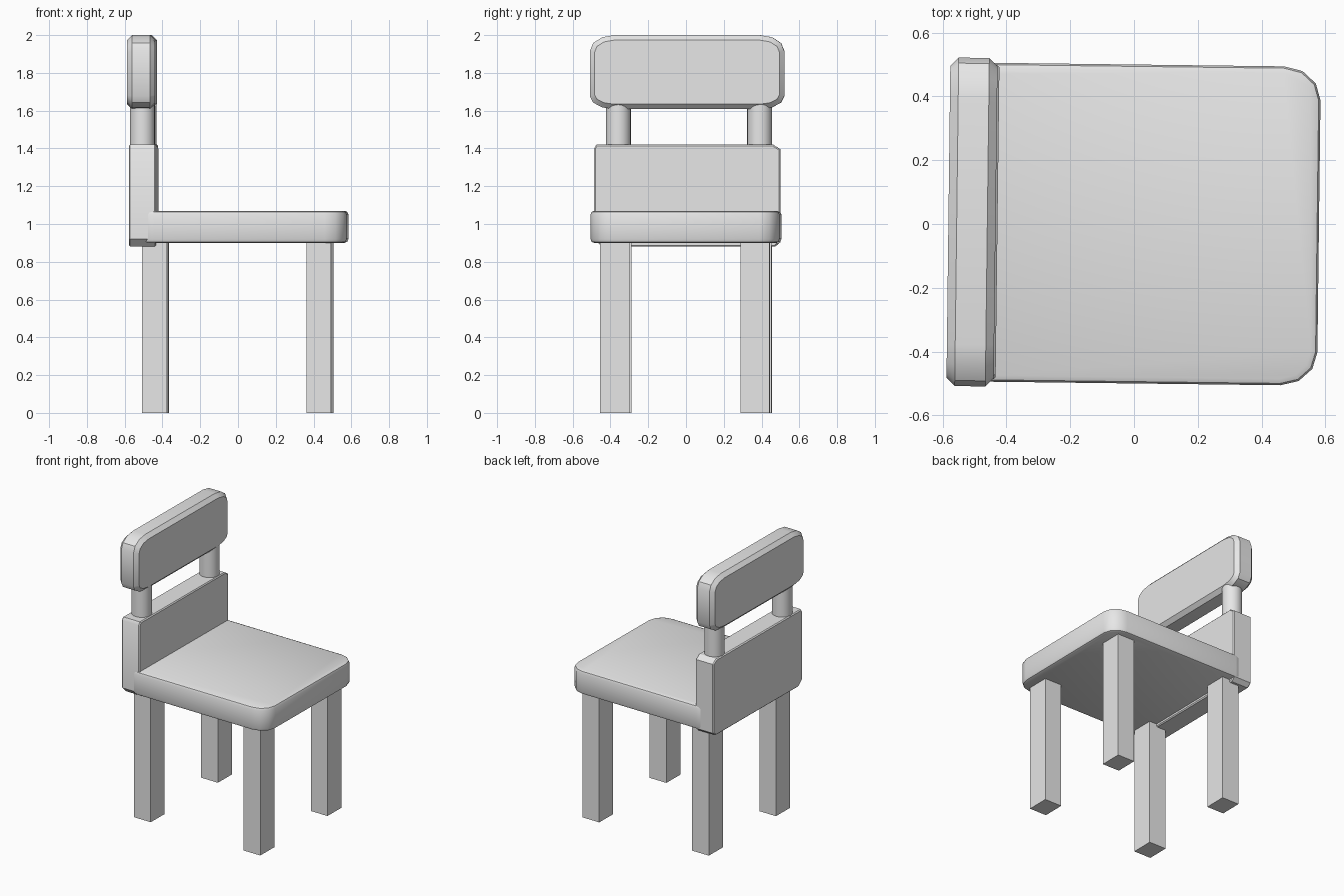
import bpy, bmesh, math
from mathutils import Matrix, Vector

if "Cube" in bpy.data.objects:
    bpy.data.objects.remove(bpy.data.objects["Cube"])

grey = bpy.data.materials.new("plain_grey")
grey.diffuse_color = (0.8, 0.8, 0.8, 1)
grey.use_nodes = True
grey.node_tree.nodes["Principled BSDF"].inputs["Base Color"].default_value = grey.diffuse_color

# The chair sits turned by a hair about the vertical axis
TURN = Matrix.Rotation(math.radians(-0.7), 4, 'Z')


def finish(name, bm, smooth=True):
    bmesh.ops.recalc_face_normals(bm, faces=bm.faces[:])
    bm.transform(TURN)
    mesh = bpy.data.meshes.new(name)
    bm.to_mesh(mesh)
    bm.free()
    mesh.materials.append(grey)
    ob = bpy.data.objects.new(name, mesh)
    bpy.context.collection.objects.link(ob)
    if smooth:
        bpy.ops.object.select_all(action='DESELECT')
        ob.select_set(True)
        bpy.context.view_layer.objects.active = ob
        bpy.ops.object.shade_smooth_by_angle(angle=math.radians(32))
    return ob


def corner(x, y, rx, ry, quadrant, steps=3):
    """Arc of an ellipse filling one corner of a rectangle."""
    sx, sy = [(1, 1), (-1, 1), (-1, -1), (1, -1)][quadrant]
    cx, cy = x - sx * rx, y - sy * ry
    angles = [math.pi / 2 * (quadrant + i / steps) for i in range(steps + 1)]
    return [(cx + rx * math.cos(a), cy + ry * math.sin(a)) for a in angles]


def slab(name, profile, place, depth, bevel=0, segments=1):
    """Extrude a 2D profile, then bevel the rims of both caps."""
    lo, hi = depth
    bm = bmesh.new()
    face = bm.faces.new([bm.verts.new(place(u, v, lo)) for u, v in profile])
    step = place(0, 0, hi) - place(0, 0, lo)
    ext = bmesh.ops.extrude_face_region(bm, geom=[face], use_keep_orig=True)
    top = [v for v in ext["geom"] if isinstance(v, bmesh.types.BMVert)]
    bmesh.ops.translate(bm, verts=top, vec=step)
    if bevel:
        rims = {e for f in bm.faces if len(f.verts) == len(profile) for e in f.edges}
        bmesh.ops.recalc_face_normals(bm, faces=bm.faces[:])
        bmesh.ops.bevel(bm, geom=list(rims), offset=bevel, segments=segments,
                        profile=0.5, affect='EDGES')
    return finish(name, bm)


def flat(u, v, d):      # profile lies in the ground plane
    return Vector((u, v, d))


def upright(u, v, d):   # profile stands facing along x
    return Vector((d, u, v))


# Seat cushion with generous front corners
seat = (corner(0.58, 0.5, 0.115, 0.105, 0) + corner(-0.49, 0.5, 0.05, 0.03, 1)
        + corner(-0.49, -0.5, 0.05, 0.03, 2) + corner(0.58, -0.5, 0.115, 0.105, 3))
slab("seat", seat, flat, (0.9, 1.07), 0.02, 2)

# Lower back panel with clipped corners
panel = [(-0.45, 0.88), (0.465, 0.88), (0.494, 0.905), (0.494, 1.395), (0.455, 1.42),
         (-0.48, 1.42), (-0.492, 1.40), (-0.492, 0.92)]
slab("lower_back", panel, upright, (-0.572, -0.428), 0.007)

# Head rest with rounded outline
rest = (corner(0.515, 2.0, 0.13, 0.085, 0) + corner(-0.515, 2.0, 0.13, 0.085, 1)
        + corner(-0.515, 1.608, 0.13, 0.07, 2) + corner(0.515, 1.608, 0.13, 0.07, 3))
slab("head_rest", rest, upright, (-0.582, -0.434), 0.026)

# Round posts joining the lower back and head rest
for side, y in (("left", 0.384), ("right", -0.364)):
    bm = bmesh.new()
    bmesh.ops.create_cone(bm, cap_ends=True, segments=24, radius1=0.066, radius2=0.066,
                          depth=0.28, matrix=Matrix.Translation((-0.502, y, 1.52)))
    finish(side + "_post", bm)

# Square legs
for end, x in (("back", -0.437), ("front", 0.433)):
    for side, y in (("left", 0.371), ("right", -0.371)):
        bm = bmesh.new()
        size = Matrix.Diagonal((0.132, 0.155, 0.92, 1))
        bmesh.ops.create_cube(bm, size=1, matrix=Matrix.Translation((x, y, 0.46)) @ size)
        finish(f"{end}_{side}_leg", bm, smooth=False)
